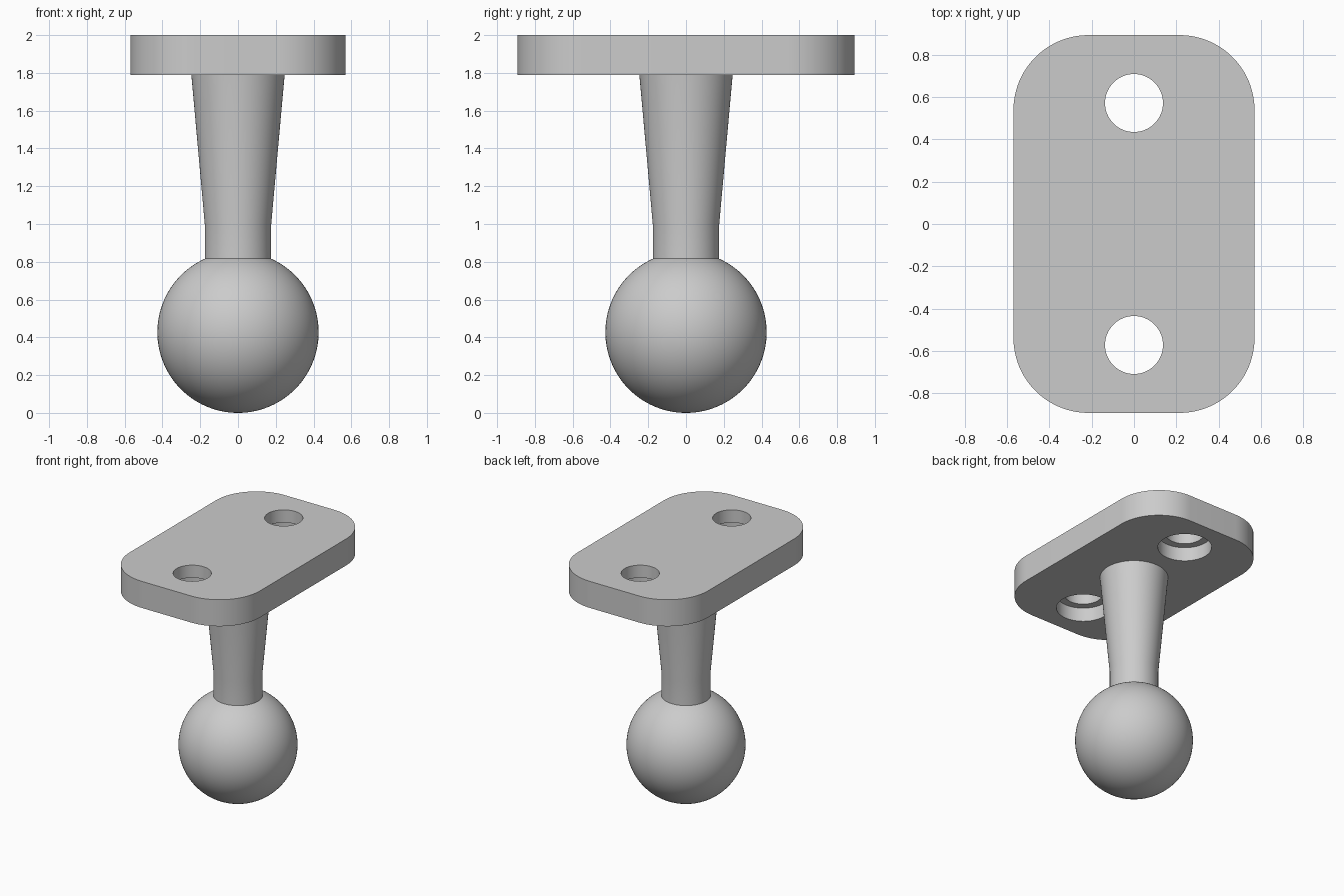
import bpy, bmesh
from math import sin, cos, pi, asin, sqrt

cube = bpy.data.objects.get("Cube")
if cube:
    bpy.data.objects.remove(cube, do_unlink=True)

grey = bpy.data.materials.new("plain grey")
grey.use_nodes = True
colour = (0.6, 0.6, 0.6, 1)
grey.diffuse_color = colour
grey.node_tree.nodes["Principled BSDF"].inputs["Base Color"].default_value = colour


def make_object(name, bm):
    bmesh.ops.recalc_face_normals(bm, faces=bm.faces)
    mesh = bpy.data.meshes.new(name)
    bm.to_mesh(mesh)
    bm.free()
    mesh.materials.append(grey)
    obj = bpy.data.objects.new(name, mesh)
    bpy.context.collection.objects.link(obj)
    return obj


def select_only(obj):
    bpy.ops.object.select_all(action='DESELECT')
    obj.select_set(True)
    bpy.context.view_layer.objects.active = obj


def smooth(obj):
    select_only(obj)
    bpy.ops.object.shade_smooth_by_angle(angle=pi / 6)


def lathe(name, profile, steps=96):
    """Revolve (radius, z) points around the z axis."""
    bm = bmesh.new()
    verts = [bm.verts.new((r, 0, z)) for r, z in profile]
    edges = [bm.edges.new(pair) for pair in zip(verts, verts[1:])]
    bmesh.ops.spin(bm, geom=verts + edges, axis=(0, 0, 1), cent=(0, 0, 0),
                   angle=2 * pi, steps=steps)
    bmesh.ops.remove_doubles(bm, verts=bm.verts, dist=1e-5)
    return make_object(name, bm)


TOP, UNDERSIDE = 2.0, 1.79
BALL, NECK = 0.427, 0.176

# Ball, left open where the stem joins it
neck_angle = asin(NECK / BALL)
neck_z = BALL + sqrt(BALL ** 2 - NECK ** 2)
angles = [pi + (neck_angle - pi) * i / 48 for i in range(49)]
ball = lathe("ball", [(BALL * sin(a), BALL + BALL * cos(a)) for a in angles])
smooth(ball)

# Stem: straight neck flaring up to the plate
stem = lathe("stem", [(NECK, neck_z), (NECK, 1.0), (0.247, UNDERSIDE)])
smooth(stem)

# Mounting plate with rounded corners
HALF_X, HALF_Y, CORNER = 0.57, 0.893, 0.355
bm = bmesh.new()
outline = []
for quarter, (sx, sy) in enumerate([(1, 1), (-1, 1), (-1, -1), (1, -1)]):
    for i in range(25):
        a = (quarter + i / 24) * pi / 2
        outline.append(bm.verts.new((sx * (HALF_X - CORNER) + CORNER * cos(a),
                                     sy * (HALF_Y - CORNER) + CORNER * sin(a),
                                     UNDERSIDE)))
base = bm.faces.new(outline)
raised = bmesh.ops.extrude_face_region(bm, geom=[base], use_keep_orig=True)
bmesh.ops.translate(bm, vec=(0, 0, TOP - UNDERSIDE),
                    verts=[g for g in raised["geom"] if isinstance(g, bmesh.types.BMVert)])
plate = make_object("mounting_plate", bm)

# Screw holes, counterbored from below
for side in (-1, 1):
    cutter = lathe("hole_cutter", [(0, 1.7), (0.195, 1.7), (0.195, 1.9),
                                   (0.137, 1.9), (0.137, 2.1), (0, 2.1)], 64)
    cutter.location.y = side * 0.572
    cutter.hide_render = True
    cut = plate.modifiers.new("screw_hole", 'BOOLEAN')
    cut.operation = 'DIFFERENCE'
    cut.solver = 'EXACT'
    cut.object = cutter
    select_only(plate)
    bpy.ops.object.modifier_apply(modifier=cut.name)
    bpy.data.objects.remove(cutter, do_unlink=True)
smooth(plate)
